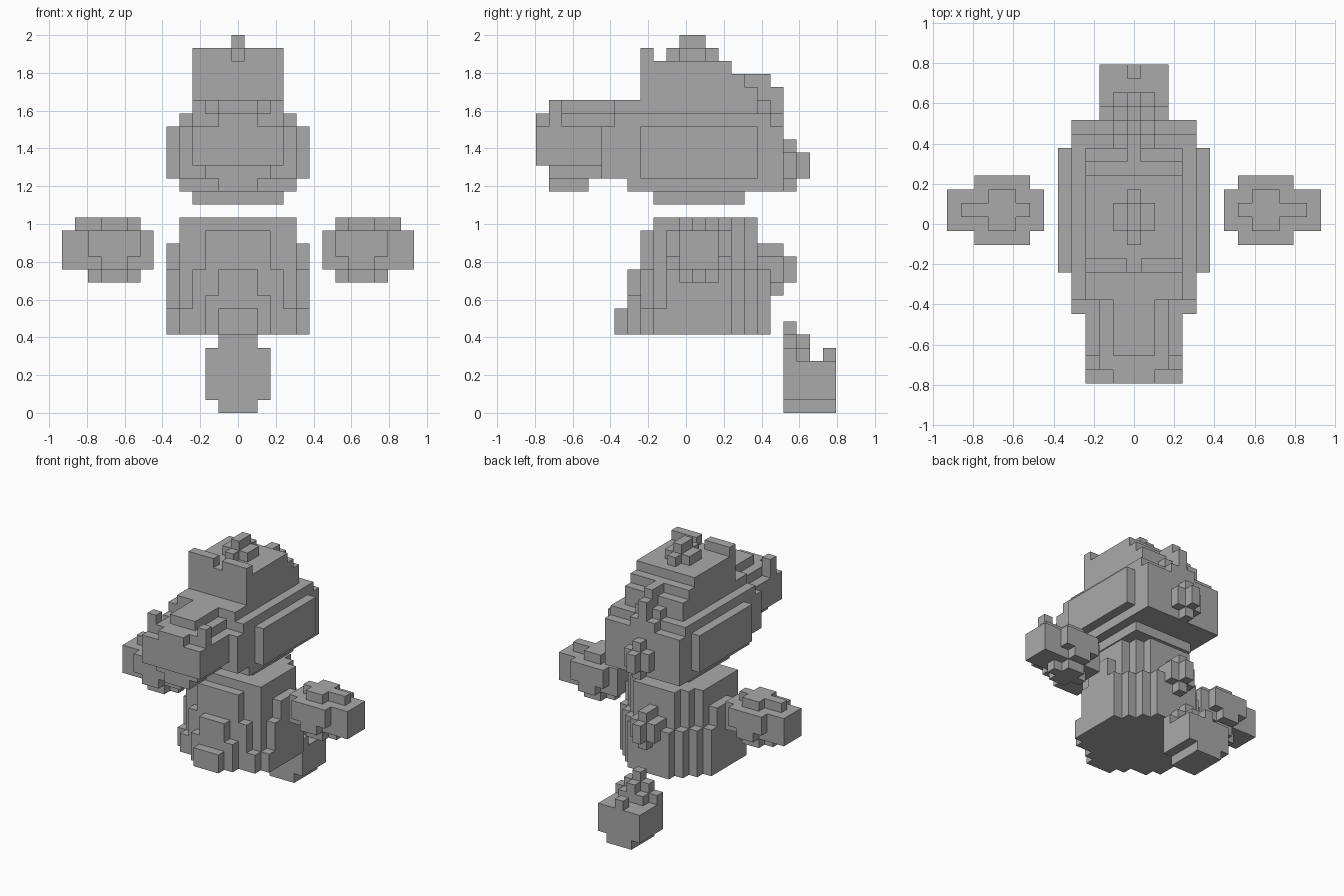
import bpy, bmesh

V = 2 / 29                      # size of one cube of the block grid
H = 0.5                         # blocks starting at H straddle the centre when using -H

grey = bpy.data.materials.new("plain grey")
grey.diffuse_color = (0.4, 0.4, 0.4, 1)

DIRS = {(1, 0, 0): ((1, 0, 0), (1, 1, 0), (1, 1, 1), (1, 0, 1)),
        (-1, 0, 0): ((0, 0, 0), (0, 0, 1), (0, 1, 1), (0, 1, 0)),
        (0, 1, 0): ((0, 1, 0), (0, 1, 1), (1, 1, 1), (1, 1, 0)),
        (0, -1, 0): ((0, 0, 0), (1, 0, 0), (1, 0, 1), (0, 0, 1)),
        (0, 0, 1): ((0, 0, 1), (1, 0, 1), (1, 1, 1), (0, 1, 1)),
        (0, 0, -1): ((0, 0, 0), (0, 1, 0), (1, 1, 0), (1, 0, 0))}


def part(name, boxes, sides=(1, -1)):
    """Union of boxes (x0, x1, y0, y1, z0, z1) in grid units, mirrored in x; only the outer skin is made."""
    cells = set()
    for x0, x1, y0, y1, z0, z1 in boxes:
        for i in range(int(x0 + H), int(x1 + H)):
            for j in range(int(y0 + 20.5) - 20, int(y1 + 20.5) - 20):
                for k in range(z0, z1):
                    cells.update((s * i, j, k) for s in sides)
    bm = bmesh.new()
    verts = {}

    def vert(p):
        if p not in verts:
            verts[p] = bm.verts.new(((p[0] - H) * V, (p[1] - H) * V, p[2] * V))
        return verts[p]

    for c in sorted(cells):
        for d, quad in DIRS.items():
            if tuple(a + b for a, b in zip(c, d)) not in cells:
                bm.faces.new([vert(tuple(a + b for a, b in zip(c, q))) for q in quad])
    mesh = bpy.data.meshes.new(name)
    bm.to_mesh(mesh)
    bm.free()
    mesh.materials.append(grey)
    obj = bpy.data.objects.new(name, mesh)
    bpy.context.collection.objects.link(obj)
    return obj


def mid(w, *rest):
    """Box centred on x = 0 with half width w."""
    return (-H, w, *rest)


# head with cheeks, crown and neck
part("head", [
    mid(4.5, -4.5, 7.5, 17, 18),
    mid(4.5, -6.5, 7.5, 18, 22),
    mid(4.5, -5.5, 6.5, 22, 23),
    mid(5.5, -3.5, 5.5, 18, 22),        # cheeks
    mid(3.5, -5.5, 5.5, 23, 24),
    mid(3.5, -3.5, 5.5, 24, 25),
    mid(3.5, -3.5, 4.5, 25, 26),
    mid(3.5, -3.5, 3.5, 26, 27),
    (H, 3.5, -3.5, -2.5, 27, 28),       # notched brow
    mid(3.5, -2.5, 4.5, 16, 17),        # neck
])

# snout with ridge, nostrils and jaw
part("snout", [
    mid(3.5, -11.5, -6.5, 19, 22),
    mid(1.5, -11.5, -5.5, 22, 23),
    mid(2.5, -10.5, -5.5, 22, 23),
    mid(1.5, -9.5, -5.5, 23, 24),
    (2.5, 3.5, -10.5, -9.5, 22, 24),    # nostrils
    mid(2.5, -10.5, -6.5, 18, 19),
    mid(1.5, -10.5, -7.5, 17, 18),
])

# spikes along the spine
part("crown_spike", [
    mid(H, -1.5, 2.5, 27, 28),
    mid(1.5, -H, 1.5, 27, 28),
    mid(H, -H, 1.5, 28, 29),
])
part("upper_back_spike", [
    mid(H, 3.5, 6.5, 25, 26),
    mid(H, 5.5, 7.5, 22, 25),
    mid(1.5, 5.5, 6.5, 23, 24),
    mid(1.5, 6.5, 7.5, 22, 23),
])
part("nape_spike", [
    mid(H, 7.5, 8.5, 17, 21),
    mid(1.5, 7.5, 8.5, 18, 20),
    mid(H, 8.5, 9.5, 18, 20),
])
part("back_spike", [
    mid(H, 5.5, 6.5, 11, 13),
    mid(H, 6.5, 7.5, 9, 13),
    mid(1.5, 6.5, 7.5, 10, 12),
    mid(1.5, 5.5, 6.5, 11, 12),
    mid(H, 7.5, 8.5, 10, 12),
])

# body: each row is a half width, then its front and back limit and heights
part("body", [
    mid(5.5, -2.5, 3.5, 6, 8),
    mid(5.5, -1.5, 3.5, 8, 11),
    mid(5.5, -H, 2.5, 11, 13),
    mid(4.5, -3.5, 4.5, 6, 8),
    mid(4.5, -2.5, 4.5, 8, 11),
    mid(4.5, -2.5, 3.5, 11, 15),
    mid(3.5, -3.5, 5.5, 6, 11),
    mid(3.5, -2.5, 4.5, 11, 15),
    mid(2.5, -3.5, 6.5, 6, 11),
    mid(2.5, -3.5, 5.5, 11, 14),
    mid(2.5, -2.5, 5.5, 14, 15),
    mid(2.5, -4.5, 0.5, 6, 9),          # belly steps
    mid(1.5, -4.5, 0.5, 9, 11),
    mid(1.5, -5.5, 0.5, 6, 8),
])

# floating hands
for hand, side in (("right_hand", 1), ("left_hand", -1)):
    part(hand, [
        (6.5, 13.5, -H, 2.5, 11, 14),
        (7.5, 11.5, -1.5, 3.5, 12, 14),
        (8.5, 10.5, -1.5, 3.5, 11, 12),
        (7.5, 12.5, H, 1.5, 14, 15),
        (8.5, 10.5, -H, 2.5, 14, 15),
        (7.5, 11.5, H, 1.5, 10, 11),
        (8.5, 10.5, -H, 2.5, 10, 11),
    ], (side,))

# floating tail with its own spikes
part("tail", [
    mid(2.5, 7.5, 11.5, 1, 4),
    mid(1.5, 7.5, 11.5, 0, 1),
    mid(2.5, 7.5, 8.5, 4, 5),
    mid(1.5, 7.5, 8.5, 5, 6),
    mid(H, 7.5, 8.5, 6, 7),
    mid(1.5, 8.5, 9.5, 4, 5),
    mid(H, 8.5, 9.5, 5, 6),
    mid(H, 10.5, 11.5, 4, 5),
])
